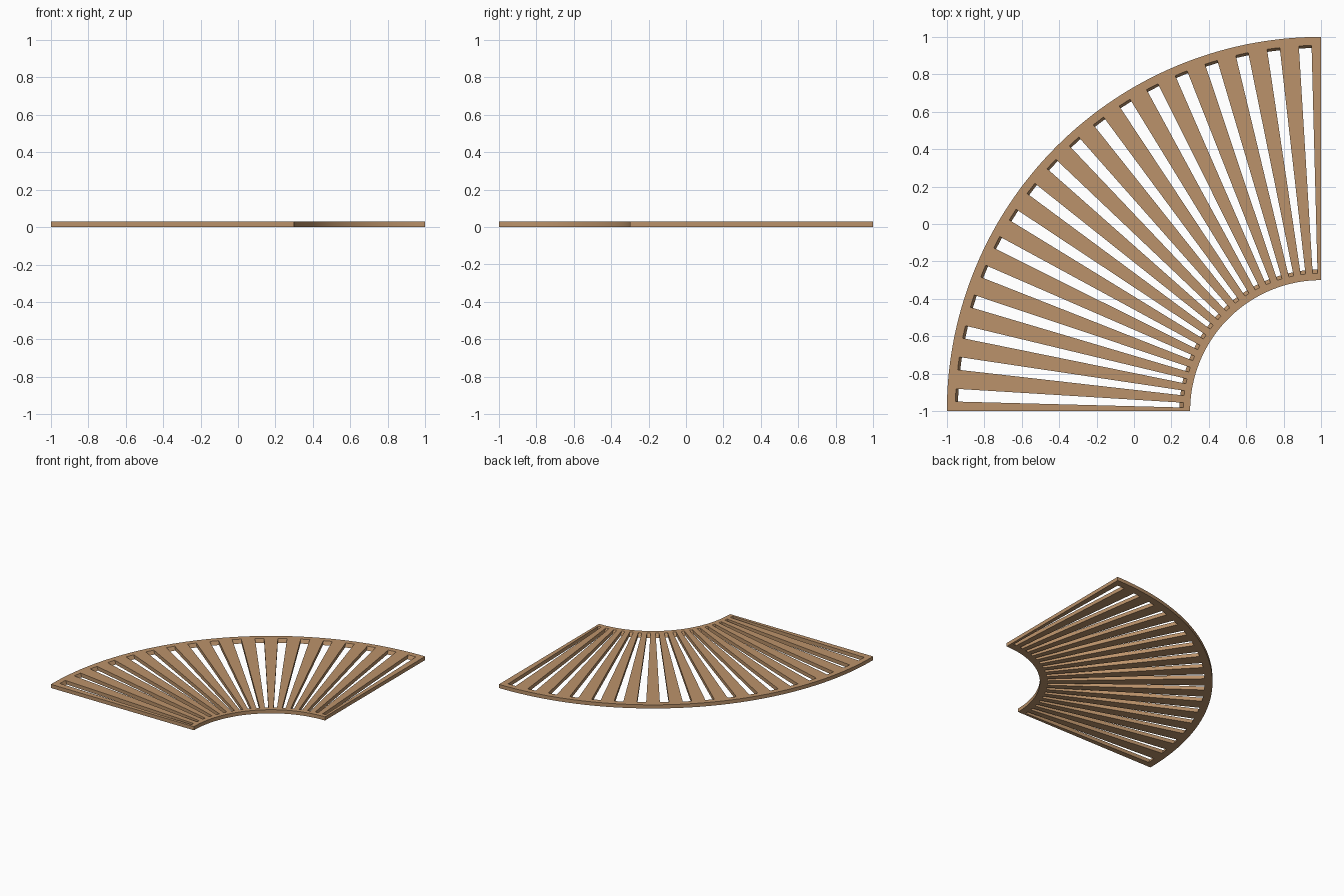
import bpy, bmesh, math

if "Cube" in bpy.data.objects:
    bpy.data.objects.remove(bpy.data.objects["Cube"])

CX, CY = 1.0, -1.0            # centre of the quarter circle
THICK = 0.03
STEPS = 180                   # half-degree steps over 90 degrees
TOP_R = [0.70, 0.737, 1.955, 2.0]   # ring borders on the top face
BOT_R = [0.70, 0.757, 1.941, 2.0]   # slot ends slope inwards below

wood = bpy.data.materials.new("tan wood")
wood.diffuse_color = (0.50, 0.29, 0.145, 1)
wood.use_nodes = True
wood.node_tree.nodes["Principled BSDF"].inputs["Base Color"].default_value = wood.diffuse_color

bm = bmesh.new()


def row(radii, z):
    rows = []
    for i in range(STEPS + 1):
        a = math.pi - math.radians(i * 90 / STEPS)
        rows.append([bm.verts.new((CX + r * math.cos(a), CY + r * math.sin(a), z)) for r in radii])
    return rows


top, bot = row(TOP_R, THICK), row(BOT_R, 0)


def solid(i, j):
    # 18 slots, each 2 degrees wide in a 5 degree pitch
    if not (0 <= i < STEPS and 0 <= j < 3):
        return False
    return not (j == 1 and 3 <= i % 10 < 7)


# plates plus walls wherever a solid cell meets an empty one
for i in range(STEPS):
    for j in range(3):
        if not solid(i, j):
            continue
        loop = [(i, j), (i, j + 1), (i + 1, j + 1), (i + 1, j)]
        bm.faces.new([top[a][b] for a, b in loop])
        bm.faces.new([bot[a][b] for a, b in reversed(loop)])
        near = [(i - 1, j), (i, j + 1), (i + 1, j), (i, j - 1)]
        for k, n in enumerate(near):
            if not solid(*n):
                p, q = loop[k], loop[(k + 1) % 4]
                bm.faces.new([top[p[0]][p[1]], top[q[0]][q[1]], bot[q[0]][q[1]], bot[p[0]][p[1]]])

bmesh.ops.recalc_face_normals(bm, faces=bm.faces)
mesh = bpy.data.meshes.new("slatted_fan_panel")
bm.to_mesh(mesh)
bm.free()
mesh.materials.append(wood)
panel = bpy.data.objects.new("slatted_fan_panel", mesh)
bpy.context.collection.objects.link(panel)
bpy.context.view_layer.objects.active = panel
panel.select_set(True)
bpy.ops.object.shade_smooth_by_angle(angle=math.radians(30))
